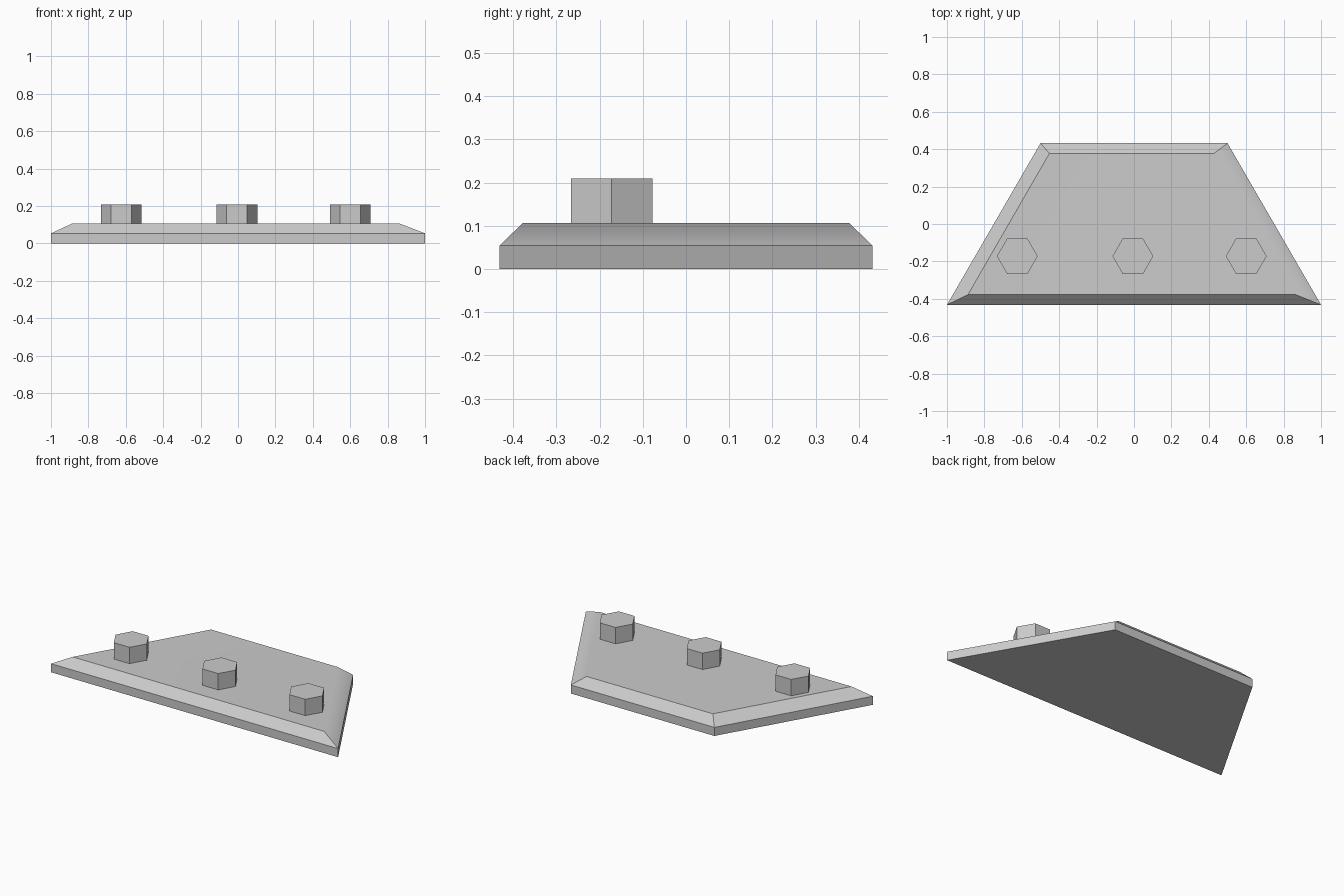
import bpy
import bmesh
import math
from mathutils import Matrix

cube = bpy.data.objects.get("Cube")
if cube:
    bpy.data.objects.remove(cube, do_unlink=True)

# Plain grey metal
grey = bpy.data.materials.new("grey_metal")
grey.use_nodes = True
colour = (0.6, 0.6, 0.6, 1)
grey.diffuse_color = colour
grey.node_tree.nodes["Principled BSDF"].inputs["Base Color"].default_value = colour


def make_object(name, bm):
    bmesh.ops.recalc_face_normals(bm, faces=bm.faces)
    mesh = bpy.data.meshes.new(name)
    bm.to_mesh(mesh)
    bm.free()
    mesh.materials.append(grey)
    obj = bpy.data.objects.new(name, mesh)
    bpy.context.collection.objects.link(obj)
    return obj


# Trapezoid plate: straight rim, then a sloped border up to the flat top
RIM, TOP = 0.054, 0.106
outline = [(-1, -0.432), (1, -0.432), (0.5, 0.432), (-0.5, 0.432)]
inner = [(-0.888, -0.378), (0.865, -0.378), (0.428, 0.378), (-0.452, 0.378)]
bm = bmesh.new()
rings = [[bm.verts.new((x, y, z)) for x, y in ring]
         for ring, z in ((outline, 0), (outline, RIM), (inner, TOP))]
for low, high in zip(rings, rings[1:]):
    for i in range(4):
        j = (i + 1) % 4
        bm.faces.new((low[i], low[j], high[j], high[i]))
bm.faces.new(rings[0])
bm.faces.new(rings[-1])
plate = make_object("plate", bm)

# The shallow right-hand slope blends into the top; other edges stay crisp
bpy.ops.object.select_all(action='DESELECT')
plate.select_set(True)
bpy.context.view_layer.objects.active = plate
bpy.ops.object.shade_smooth_by_angle(angle=math.radians(35))
weighted = plate.modifiers.new("weighted_normals", 'WEIGHTED_NORMAL')
weighted.keep_sharp = True

# Hexagonal bolt heads in a row near the front edge
HEAD_TOP = 0.209
for name, x in (("right_bolt", -0.624), ("middle_bolt", -0.006), ("left_bolt", 0.6)):
    bm = bmesh.new()
    bmesh.ops.create_cone(
        bm, cap_ends=True, segments=6, radius1=0.109, radius2=0.109,
        depth=HEAD_TOP - TOP,
        matrix=Matrix.Translation((x, -0.172, (HEAD_TOP + TOP) / 2))
        @ Matrix.Rotation(math.radians(90), 4, 'Z'))
    make_object(name, bm)
